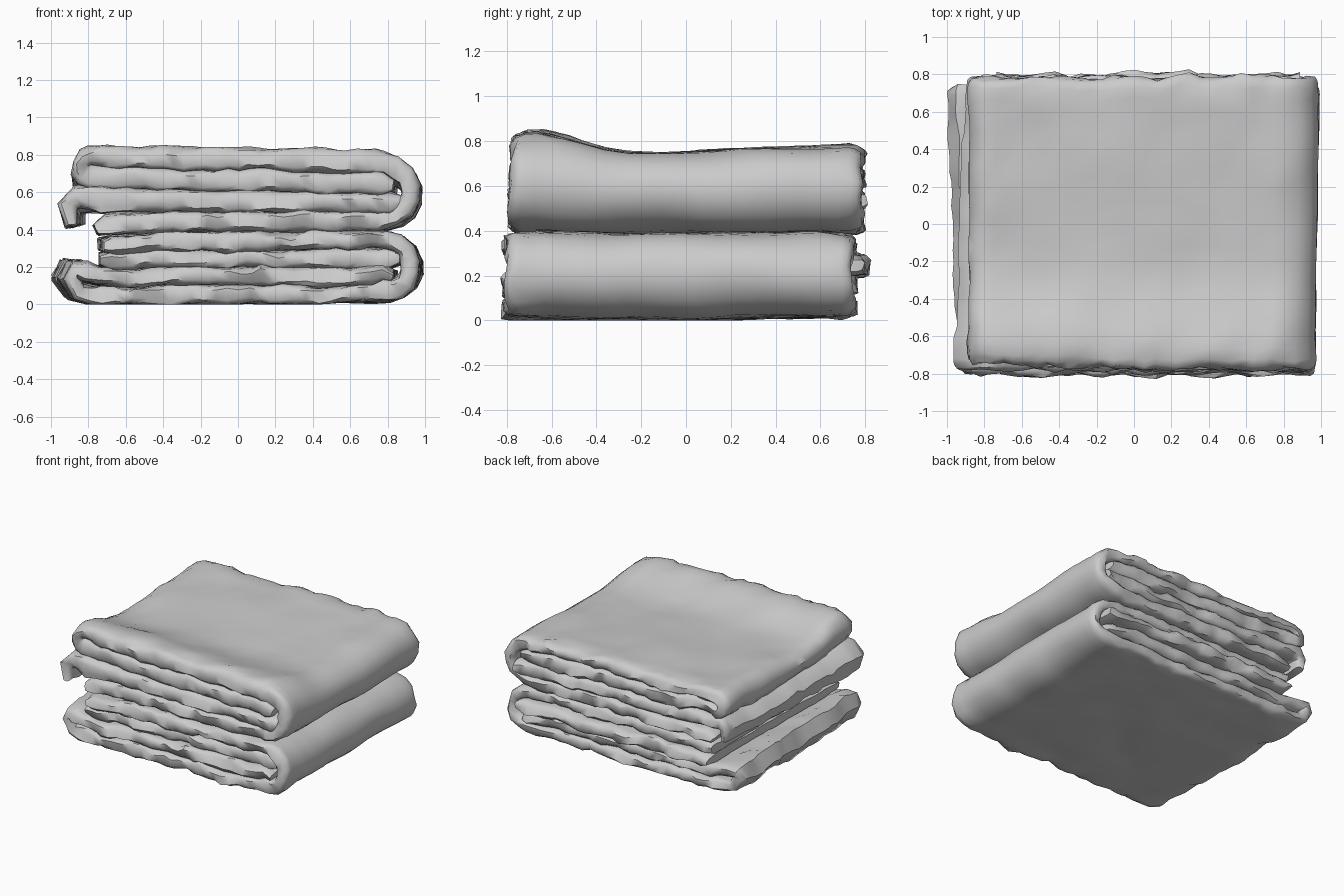
import bpy, bmesh, math
from mathutils import Vector, noise

if "Cube" in bpy.data.objects:
    bpy.data.objects.remove(bpy.data.objects["Cube"])

cloth = bpy.data.materials.new("grey cloth")
cloth.diffuse_color = (0.6, 0.6, 0.6, 1)
cloth.use_nodes = True
cloth.node_tree.nodes["Principled BSDF"].inputs["Base Color"].default_value = cloth.diffuse_color


def arc(cx, cz, rx, rz, a0, a1, n=7):
    """Points of an elliptical fold, angles in degrees."""
    return [(cx + rx * math.cos(math.radians(a0 + (a1 - a0) * i / n)),
             cz + rz * math.sin(math.radians(a0 + (a1 - a0) * i / n))) for i in range(n + 1)]


def resample(pts, step=0.06):
    """Smooth curve through the points, evenly dense."""
    p = [Vector(q) for q in pts]
    p = [2 * p[0] - p[1]] + p + [2 * p[-1] - p[-2]]
    out = []
    for i in range(1, len(p) - 2):
        a, b, c, d = p[i - 1:i + 3]
        ln = (c - b).length
        m0 = (c - a).normalized() * ln
        m1 = (d - b).normalized() * ln
        n = max(1, round(ln / step))
        for k in range(n):
            t = k / n
            out.append(b * (2*t**3 - 3*t*t + 1) + m0 * (t**3 - 2*t*t + t)
                       + c * (3*t*t - 2*t**3) + m1 * (t**3 - t*t))
    out.append(p[-2])
    return out


def warp(co, seed, lean):
    """Sag, swell and wrinkle of the cloth."""
    x, y, z = co
    up = min(1, max(0, (z - 0.42) / 0.34))
    front = math.exp(-((y + 0.66) / 0.24) ** 2)
    z += up * (front * (0.085 - 0.02 * x) + 0.03 * max(0, y)
               - 0.012 * math.exp(-((y + 0.15) / 0.3) ** 2))
    # left edges are not parallel, bottom lifts a little at the back
    if x < -0.6:
        x += lean * y * (-x - 0.6) / 0.35
    if x > 0.7:
        x += 0.01 * y
    z += 0.02 * max(0, y) * max(0, 1 - z / 0.3)
    edge = min(1, max(0, (abs(y) - 0.55) / 0.25, (-x - 0.7) / 0.25))
    q = Vector((x, y, z))
    n1 = noise.noise_vector(q * 3 + Vector((0, 0, 3)))
    n2 = noise.noise_vector(Vector((x * 6, y * 6, z * 10)) + Vector((seed * 7.3, 1, 0)))
    n3 = noise.noise_vector(Vector((x * 13, y * 13, z * 16)) + Vector((seed * 3.1, 5, 0)))
    q += Vector((n1.x * 0.014, n1.y * 0.012, n1.z * 0.015))
    q += Vector((n2.x * 0.015, n2.y * 0.028, n2.z * 0.026)) * edge
    q += Vector((n3.x * 0.008, n3.y * 0.02, n3.z * 0.016)) * (edge + 0.25)
    q.z = max(q.z, 0.0)
    return q


def ply(name, pts, y0, y1, thick, seed, lean=0.0, skew=0.0):
    """Thick cloth sheet following an x-z path, swept along y."""
    path = resample(pts)
    n = len(path)
    nor = []
    for i in range(n):
        t = (path[min(i + 1, n - 1)] - path[max(i - 1, 0)]).normalized()
        nor.append(Vector((-t.y, t.x)))
    # rounded hems at both ends of the sweep
    m = 24
    ys = [(y0, 0.5), (y0 + 0.02, 0.9)]
    ys += [(y0 + 0.05 + (y1 - y0 - 0.1) * k / m, 1.0) for k in range(m + 1)]
    ys += [(y1 - 0.02, 0.9), (y1, 0.5)]
    bm = bmesh.new()
    rings = []
    for y, s in ys:
        ring = []
        for sgn, order in ((1, range(n)), (-1, reversed(range(n)))):
            for i in order:
                h = thick / 2 * s * (0.6 if i in (0, n - 1) else 1)
                c = path[i] + nor[i] * h * sgn
                yy = y + (skew * max(0, -c.x) if y < 0 else 0)
                ring.append(bm.verts.new(warp((c.x, yy, c.y), seed, lean)))
        rings.append(ring)
    k = 2 * n
    for a, b in zip(rings, rings[1:]):
        for i in range(k):
            j = (i + 1) % k
            bm.faces.new((a[i], a[j], b[j], b[i]))
    for r in (rings[0], rings[-1]):
        for i in range(n - 1):
            bm.faces.new((r[i], r[i + 1], r[k - 2 - i], r[k - 1 - i]))
    bmesh.ops.recalc_face_normals(bm, faces=bm.faces)
    me = bpy.data.meshes.new(name)
    bm.to_mesh(me)
    bm.free()
    me.materials.append(cloth)
    ob = bpy.data.objects.new(name, me)
    bpy.context.collection.objects.link(ob)
    bpy.ops.object.select_all(action='DESELECT')
    ob.select_set(True)
    bpy.context.view_layer.objects.active = ob
    bpy.ops.object.shade_smooth_by_angle(angle=math.radians(50))


# lower folded bundle: curled left edge, round fold on the right
ply("lower_wrap",
    [(0.84, 0.152), (-0.70, 0.15), (-0.84, 0.18), (-0.905, 0.19), (-0.925, 0.145),
     (-0.88, 0.07), (-0.80, 0.05), (0.0, 0.05), (0.72, 0.058)]
    + arc(0.775, 0.20, 0.16, 0.14, -80, 80)
    + [(0.70, 0.345), (0.0, 0.335), (-0.74, 0.32)], -0.80, 0.75, 0.096, 1, -0.045)
ply("lower_inner_layer",
    [(0.87, 0.245), (0.0, 0.242), (-0.74, 0.245)], -0.77, 0.80, 0.1, 2)

# upper folded bundle: top hem turned under, round fold on the right
ply("upper_wrap",
    [(0.84, 0.615), (-0.74, 0.62)] + arc(-0.79, 0.664, 0.05, 0.045, 265, 95, 5)
    + [(-0.70, 0.71), (0.0, 0.71), (0.70, 0.706)]
    + arc(0.76, 0.575, 0.175, 0.132, 80, -80)
    + [(0.70, 0.442), (0.0, 0.433), (-0.70, 0.425), (-0.76, 0.40)],
    -0.78, 0.78, 0.094, 3, 0.0, 0.05)
ply("upper_inner_layer",
    [(0.88, 0.53), (0.0, 0.525), (-0.72, 0.535), (-0.84, 0.54),
     (-0.885, 0.50), (-0.87, 0.42)], -0.78, 0.78, 0.096, 4, 0.04)
